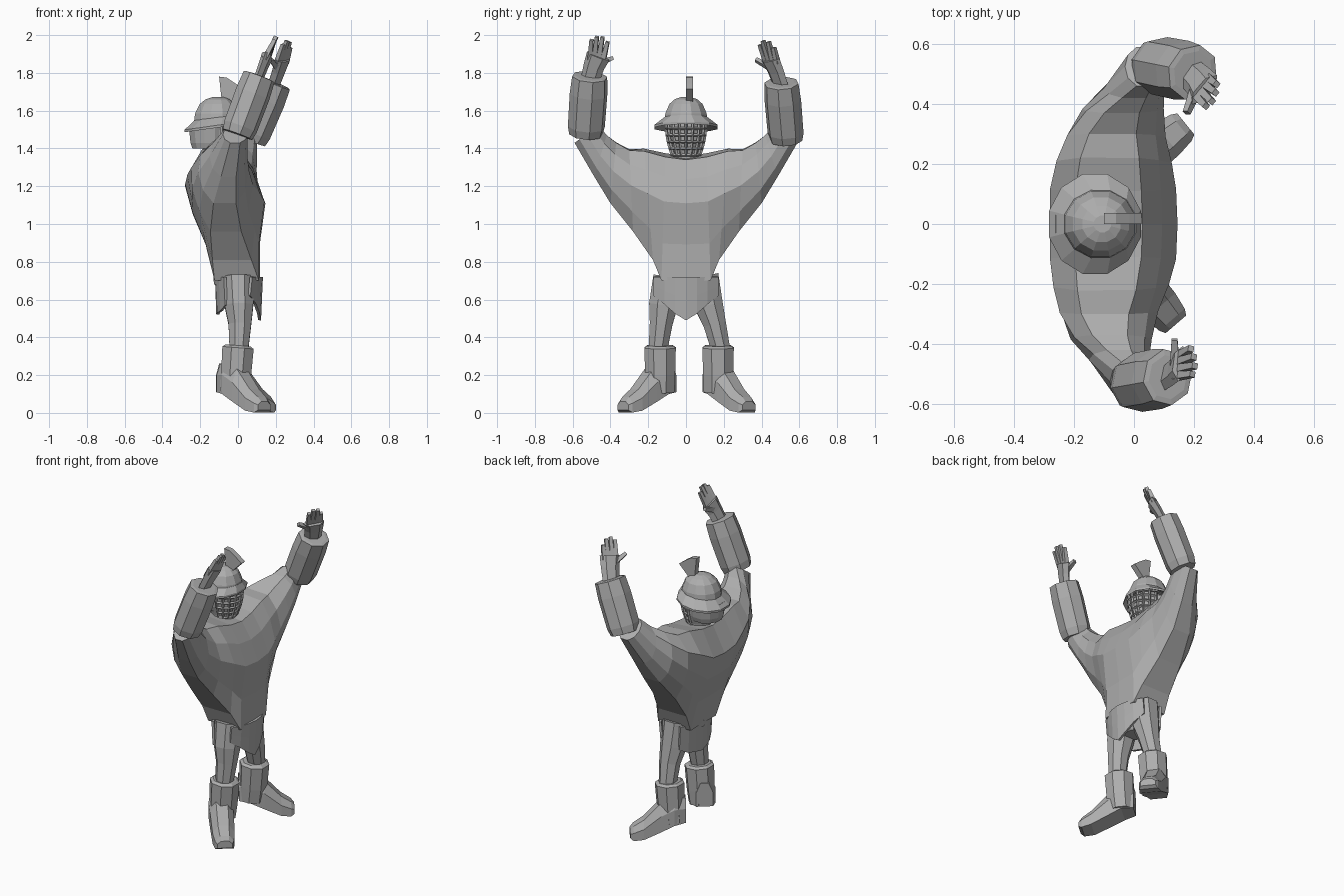
import bpy, bmesh, math
from mathutils import Vector

if "Cube" in bpy.data.objects:
    bpy.data.objects.remove(bpy.data.objects["Cube"], do_unlink=True)

stone = bpy.data.materials.new("plain_grey")
stone.use_nodes = True
GREY = (0.42, 0.42, 0.42, 1)
stone.diffuse_color = GREY
stone.node_tree.nodes["Principled BSDF"].inputs["Base Color"].default_value = GREY


def finish(name, bm):
    bmesh.ops.recalc_face_normals(bm, faces=bm.faces)
    mesh = bpy.data.meshes.new(name)
    bm.to_mesh(mesh)
    bm.free()
    mesh.materials.append(stone)
    obj = bpy.data.objects.new(name, mesh)
    bpy.context.collection.objects.link(obj)
    return obj


def loft(name, rings):
    """Skin a list of rings that all have the same number of points, and cap the ends."""
    bm = bmesh.new()
    rows = [[bm.verts.new(p) for p in ring] for ring in rings]
    n = len(rows[0])
    for a, b in zip(rows, rows[1:]):
        for i in range(n):
            j = (i + 1) % n
            bm.faces.new((a[i], a[j], b[j], b[i]))
    bm.faces.new(rows[0])
    bm.faces.new(rows[-1])
    return finish(name, bm)


def tube(name, path, sides=6, wide=(0, 1, 0), flat=1.0, turn=0.5):
    """Loft along (x, y, z, radius) points; flat thins it across the wide axis."""
    pts = [Vector(p[:3]) for p in path]
    rings = []
    axis = (pts[-1] - pts[0]).normalized()
    u = Vector(wide)
    u = (u - axis * u.dot(axis)).normalized()
    v = axis.cross(u)
    for p, (*_, r) in zip(pts, path):
        angles = [math.tau * (i + turn) / sides for i in range(sides)]
        rings.append([p + u * r * math.cos(a) + v * r * flat * math.sin(a) for a in angles])
    return loft(name, rings)


def dome_ring(cx, z, rx, ry, n=12, tilt=0.0):
    angles = [math.tau * (i + 0.5) / n for i in range(n)]
    return [Vector((cx + rx * math.cos(a), ry * math.sin(a), z + tilt * math.cos(a)))
            for a in angles]


# Torso and upper arms: slices from one elbow through the chest to the other
CHEST = [(.45, 1), (-.6, 1.03), (-1, .78), (-.81, .55), (-.49, .3),
         (-.26, 0), (.86, 0), (.86, .3), (1, .64), (.76, .84)]
ARM = [(.4, 1), (-.4, 1), (-.85, .8), (-1, .5), (-.85, .2),
       (-.4, 0), (.4, 0), (.85, .2), (1, .5), (.85, .8)]
# low y, low z, high y, high z, back x, front x, roundness
SLICES = [(0, .7, 0, 1.34, -.28, .145, 0),
          (.13, .7, .11, 1.355, -.28, .14, 0),
          (.175, .81, .22, 1.385, -.27, .12, .2),
          (.28, .96, .3, 1.39, -.25, .09, .5),
          (.4, 1.11, .37, 1.43, -.2, .075, .8),
          (.485, 1.25, .42, 1.47, -.13, .07, 1),
          (.59, 1.43, .46, 1.52, -.06, .07, 1)]


def slice_ring(row, side, shift):
    y0, z0, y1, z1, back, front, blend = row
    ring = []
    for (ua, ta), (ub, tb) in zip(CHEST, ARM):
        u, t = ua + (ub - ua) * blend, ta + (tb - ta) * blend
        x = (back + front) / 2 + u * (front - back) / 2 + shift * blend
        ring.append(Vector((x, side * (y0 + (y1 - y0) * t), z0 + (z1 - z0) * t)))
    return ring


right_half = [slice_ring(r, -1, -.02) for r in reversed(SLICES[1:])]
left_half = [slice_ring(r, 1, .03) for r in SLICES]
loft("torso_and_upper_arms", right_half + left_half)

# Belt and pelvis
tube("belt", [(0, 0, .68, .172), (0, 0, .72, .176)], 10, flat=.74)
tube("pelvis", [(0, 0, .57, .08), (0, 0, .63, .14), (0, 0, .71, .165)], 8, flat=.7)


# Cloth flaps that wrap round the hips at the front and back
def flap(name, half_width, hem, x_top, x_low, bend):
    bm = bmesh.new()
    columns = []
    for i, low in enumerate(hem):
        y = half_width * (2 * i / (len(hem) - 1) - 1)
        wrap = bend * y * y
        mid = (low + .72) / 2
        columns.append([bm.verts.new((x - wrap, y, z)) for x, z in
                        ((x_top, .72), ((x_top + x_low) / 2, mid), (x_low, low))])
    for a, b in zip(columns, columns[1:]):
        for i in range(2):
            bm.faces.new((a[i], a[i + 1], b[i + 1], b[i]))
    cloth = finish(name, bm)
    cloth.modifiers.new("thickness", "SOLIDIFY").thickness = .015


flap("front_flap", .172, (.62, .575, .525, .49, .525, .575, .62), .132, .122, 1.9)
flap("back_flap", .165, (.57, .54, .53, .52, .53, .54, .57), -.122, -.115, -1.7)

# Legs and boots: ankle y, foot direction
for label, ankle, way in (("left", .17, (.18, .145, 0)), ("right", -.137, (.155, -.18, 0))):
    side = math.copysign(1, ankle)
    tube(label + "_leg", [(0, side * .09, .72, .09), (.005, side * .12, .57, .082),
                          (.01, ankle * .6 + side * .05, .47, .065), (.005, ankle * 1.08, .34, .054)], 8)
    tube(label + "_boot_shaft", [(-.02, ankle, .11, .082), (-.01, ankle, .2, .086),
                                 (0, ankle, .345, .09), (0, ankle, .357, .072)], 8)
    way = Vector(way).normalized()
    across = Vector((-way.y, way.x, 0))
    heel = Vector((-.03, ankle, 0))
    # distance along the foot, half width, sole height, top height
    foot = [(-.07, .05, .11, .26), (0, .072, .1, .27), (.08, .07, .06, .23),
            (.18, .066, .012, .125), (.24, .056, .002, .085), (.26, .045, .015, .06)]
    rings = []
    for d, w, low, high in foot:
        rim = [(-w, low), (w, low), (w, low + (high - low) * .6), (w * .5, high),
               (-w * .5, high), (-w, low + (high - low) * .6)]
        rings.append([heel + way * d + across * a + Vector((0, 0, z)) for a, z in rim])
    loft(label + "_foot", rings)


# Forearm guards and hands
def forearm(label, elbow, wrist, knuckles, tips, thumb, spread):
    a, b, k = Vector(elbow), Vector(wrist), Vector(knuckles)
    s = Vector(spread).normalized()
    guard = [(*a.lerp(b, t), r) for t, r in ((-.02, .09), (.12, .1), (.7, .102), (1, .095), (1.01, .075))]
    tube(label + "_forearm_guard", guard, 8, wide=s, flat=.92)
    tube(label + "_palm", [(*a.lerp(b, .9), .05), (*b.lerp(k, .5), .056), (*k, .064)],
         6, wide=s, flat=.45, turn=0)
    for i, tip in enumerate(tips):
        root = k + s * (i - 1.5) * .028
        tube(f"{label}_finger_{i + 1}", [(*root.lerp(b, .15), .019), (*tip, .014)], 4, wide=s)
    tube(label + "_thumb", [(*b.lerp(k, .55), .024), (*thumb, .014)], 4)


forearm("left", (.07, .53, 1.45), (.195, .505, 1.745), (.235, .447, 1.87),
        [(.24, .392, 1.95), (.26, .408, 1.97), (.272, .437, 1.965), (.275, .465, 1.935)],
        (.175, .37, 1.87), (.6, .75, 0))
forearm("right", (0, -.53, 1.48), (.112, -.51, 1.78), (.155, -.465, 1.89),
        [(.195, -.5, 1.975), (.203, -.472, 1.992), (.2, -.442, 1.99), (.19, -.415, 1.965)],
        (.135, -.385, 1.88), (.25, 1, 0))

# Head, neck guard, brim and dome
loft("head", [dome_ring(-.1, z, r, r) for z, r in
              ((1.3, .07), (1.37, .075), (1.43, .092), (1.52, .1), (1.56, .1))])
loft("helmet_neck_guard", [dome_ring(-.15, z, r, r) for z, r in
                           ((1.4, .095), (1.43, .105), (1.52, .115))])
loft("helmet_brim", [dome_ring(-.11, 1.565, .12, .115, tilt=.012),
                     dome_ring(-.13, 1.52, .158, .172, tilt=.022),
                     dome_ring(-.13, 1.507, .158, .172, tilt=.022),
                     dome_ring(-.11, 1.54, .11, .11, tilt=.012)])
loft("helmet_dome", [dome_ring(cx, z, r, r * .95) for cx, z, r in
                     ((-.112, 1.53, .127), (-.112, 1.585, .119), (-.11, 1.635, .096),
                      (-.108, 1.66, .066), (-.105, 1.672, .03))])

# Fan shaped crest
outline = [(-.085, 1.64), (-.1, 1.78), (-.06, 1.775), (-.015, 1.745), (.025, 1.715), (-.04, 1.65)]
loft("crest", [[Vector((x, y, z)) for x, z in outline] for y in (0, .036)])

# Face grille: a bowed lattice turned into bars
bm = bmesh.new()
rows = []
for z, r in ((1.365, .085), (1.4, .098), (1.435, .109), (1.47, .116), (1.505, .119), (1.54, .12)):
    angles = [math.radians(-80 + 20 * i) for i in range(9)]
    rows.append([bm.verts.new((-.105 + r * math.cos(a), r * .88 * math.sin(a), z)) for a in angles])
for a, b in zip(rows, rows[1:]):
    for i in range(len(a) - 1):
        bm.faces.new((a[i], a[i + 1], b[i + 1], b[i]))
grille = finish("face_grille", bm)
bars = grille.modifiers.new("bars", "WIREFRAME")
bars.thickness = .016
bars.use_boundary = True
